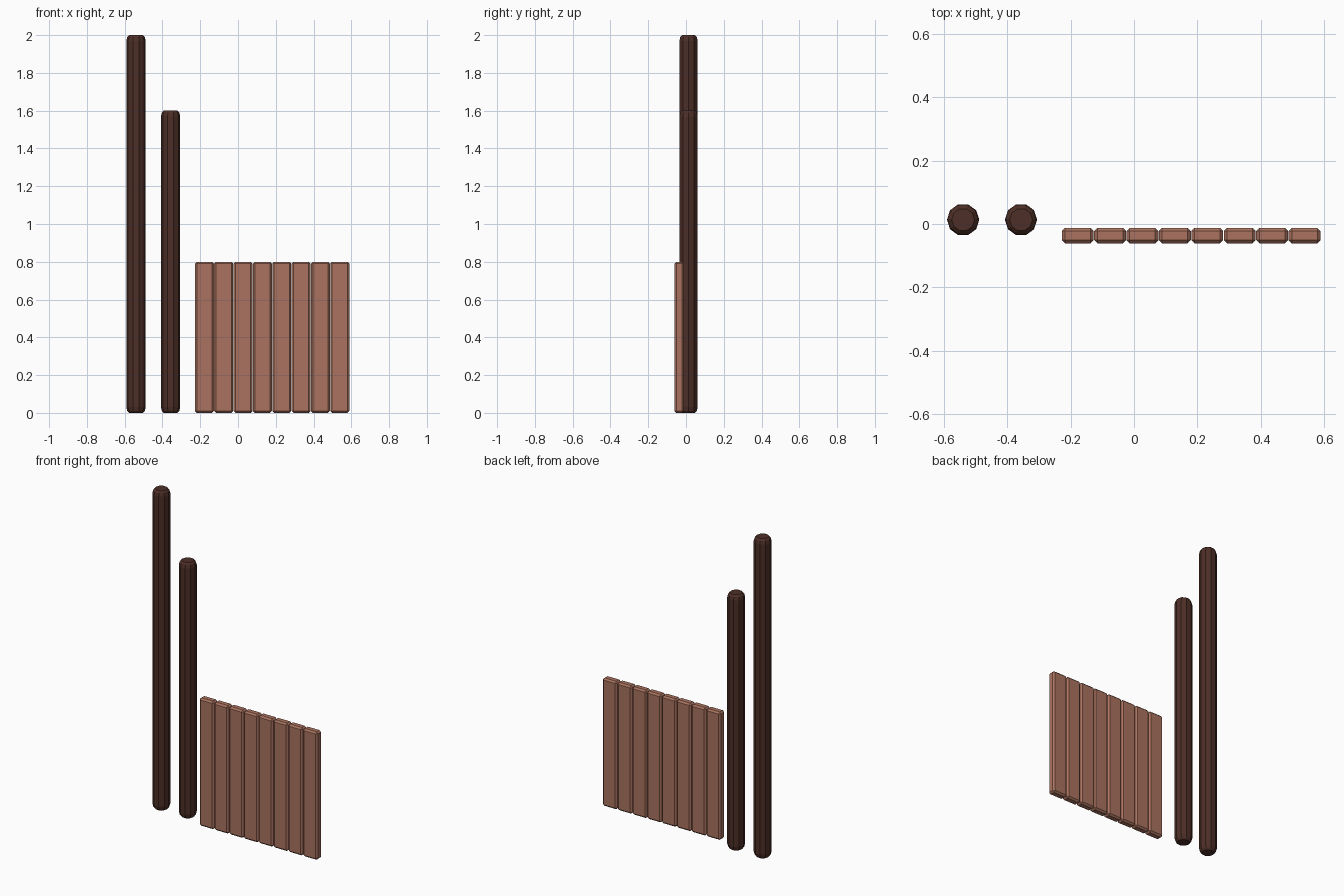
import bpy, bmesh
from math import pi, cos, sin

if "Cube" in bpy.data.objects:
    bpy.data.objects.remove(bpy.data.objects["Cube"])


def material(name, color):
    m = bpy.data.materials.new(name)
    m.diffuse_color = color
    m.use_nodes = True
    m.node_tree.nodes["Principled BSDF"].inputs["Base Color"].default_value = m.diffuse_color
    return m


def finish(name, bm, mat):
    mesh = bpy.data.meshes.new(name)
    bmesh.ops.recalc_face_normals(bm, faces=bm.faces)
    bm.to_mesh(mesh)
    bm.free()
    mesh.materials.append(mat)
    ob = bpy.data.objects.new(name, mesh)
    bpy.context.collection.objects.link(ob)
    return ob


def post(name, x, height, mat, sides=10, r=0.051):
    # Ten-sided pole with rounded-over ends
    bm = bmesh.new()
    half = [(0.036, 0.0), (0.046, 0.010), (r, 0.030)]
    profile = half + [(q, height - z) for q, z in reversed(half)]
    rings = [[bm.verts.new((x + q * cos(2 * pi * i / sides),
                            0.0135 + q * sin(2 * pi * i / sides), z))
              for i in range(sides)] for q, z in profile]
    for a, b in zip(rings, rings[1:]):
        for i in range(sides):
            j = (i + 1) % sides
            bm.faces.new((a[i], a[j], b[j], b[i]))
    bm.faces.new(rings[0][::-1])
    bm.faces.new(rings[-1])
    return finish(name, bm, mat)


def plank(name, x, mat, width=0.1005, depth=0.049, height=0.8):
    # Upright board with chamfered edges
    bm = bmesh.new()
    bmesh.ops.create_cube(bm, size=1)
    for v in bm.verts:
        v.co = (x + v.co.x * width, -0.0365 + v.co.y * depth,
                (v.co.z + 0.5) * height)
    bmesh.ops.bevel(bm, geom=bm.edges[:], offset=0.01, segments=1,
                    affect='EDGES', profile=0.5)
    return finish(name, bm, mat)


dark = material("dark_wood", (0.075, 0.028, 0.02, 1))
light = material("light_wood", (0.40, 0.17, 0.115, 1))

# Tall and short posts
post("tall_post", -0.54, 2.0, dark)
post("short_post", -0.357, 1.6, dark)

# Row of fence boards
for i in range(8):
    plank(f"fence_board_{i + 1}", -0.178 + i * 0.1024, light)
